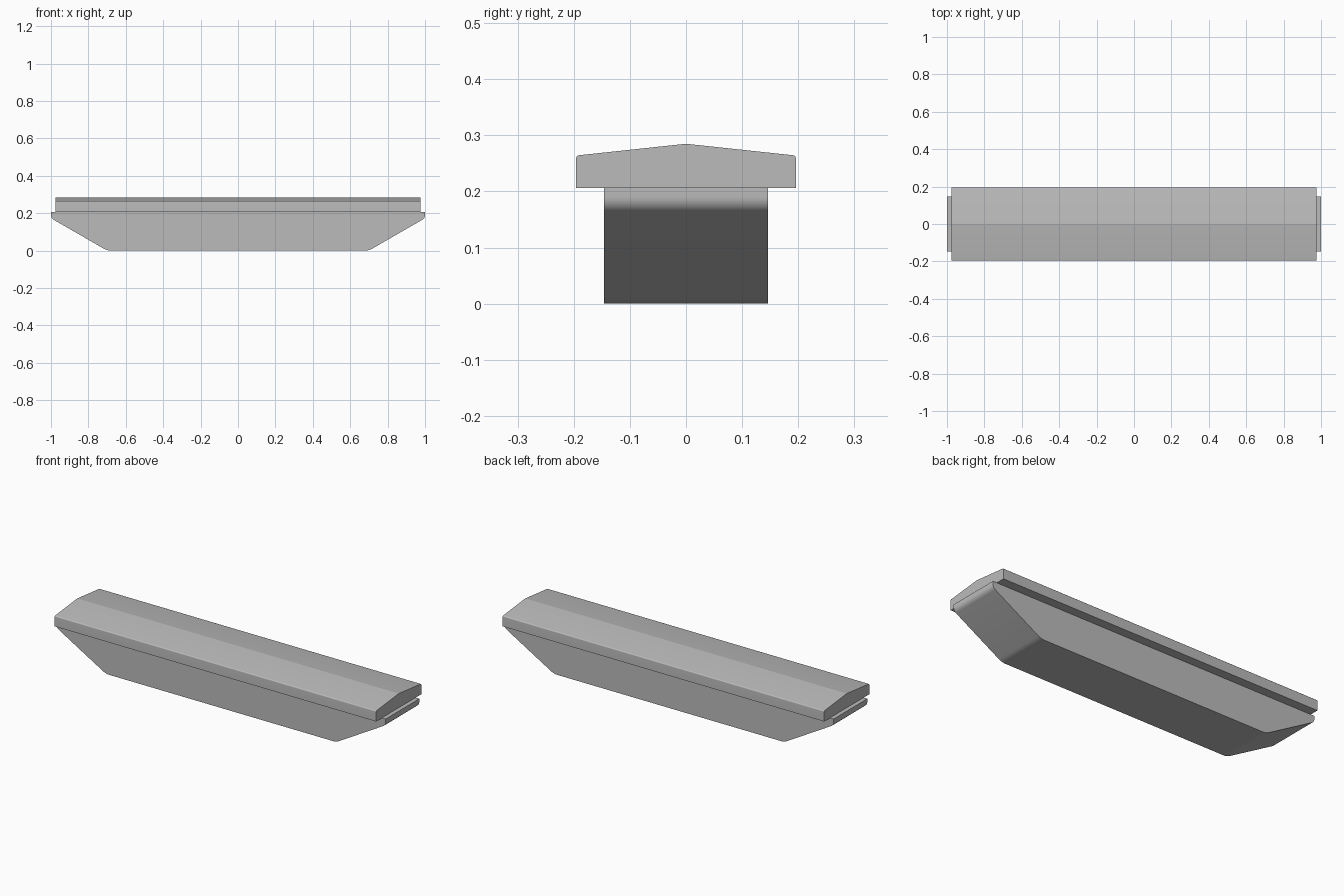
import bpy, bmesh, math
from mathutils import Vector

cube = bpy.data.objects.get("Cube")
if cube:
    bpy.data.objects.remove(cube, do_unlink=True)

grey = bpy.data.materials.new("plain_grey")
grey.use_nodes = True
colour = (0.5, 0.5, 0.5, 1)
grey.diffuse_color = colour
grey.node_tree.nodes["Principled BSDF"].inputs["Base Color"].default_value = colour


def rounded(points, steps=6):
    """Replace each (u, v, radius) corner with an arc; radius 0 stays sharp."""
    out = []
    for i, (u, v, r) in enumerate(points):
        p = Vector((u, v))
        if not r:
            out.append(p)
            continue
        a = (Vector(points[i - 1][:2]) - p).normalized()
        b = (Vector(points[(i + 1) % len(points)][:2]) - p).normalized()
        half = a.angle(b) / 2
        centre = p + (a + b).normalized() * r / math.sin(half)
        start = p + a * r / math.tan(half) - centre
        end = p + b * r / math.tan(half) - centre
        for k in range(steps + 1):
            out.append(centre + start.lerp(end, k / steps).normalized() * r)
    return out


def prism(name, half_profile, half_length, place):
    """Mirror a half profile and extrude it along the remaining axis."""
    mirrored = [(-u, v, r) for u, v, r in reversed(half_profile) if u]
    bm = bmesh.new()
    verts = [bm.verts.new(place(p.x, p.y, -half_length))
             for p in rounded(half_profile + mirrored)]
    face = bm.faces.new(verts)
    ext = bmesh.ops.extrude_face_region(bm, geom=[face])
    moved = [g for g in ext["geom"] if isinstance(g, bmesh.types.BMVert)]
    bmesh.ops.translate(bm, verts=moved, vec=place(0, 0, 2 * half_length))
    bmesh.ops.recalc_face_normals(bm, faces=bm.faces)
    mesh = bpy.data.meshes.new(name)
    bm.to_mesh(mesh)
    bm.free()
    mesh.materials.append(grey)
    obj = bpy.data.objects.new(name, mesh)
    bpy.context.collection.objects.link(obj)
    bpy.ops.object.select_all(action="DESELECT")
    obj.select_set(True)
    bpy.context.view_layer.objects.active = obj
    bpy.ops.object.shade_smooth_by_angle(angle=math.radians(25))
    return obj


# Tapered lower body, profile seen from the front
prism("lower_body", [(0.7, 0, 0.08), (1, 0.173, 0.03), (1, 0.207, 0)],
      0.146, lambda u, v, w: Vector((u, w, v)))

# Ridged cap, profile seen from the end
cap = prism("ridged_cap", [(0.196, 0.206, 0), (0.196, 0.264, 0.006), (0, 0.285, 0)],
            0.977, lambda u, v, w: Vector((w, u, v)))

# Keep the cap ridge crisp
for edge in cap.data.edges:
    if all(abs(cap.data.vertices[i].co.y) < 0.001 for i in edge.vertices):
        edge.use_edge_sharp = True
